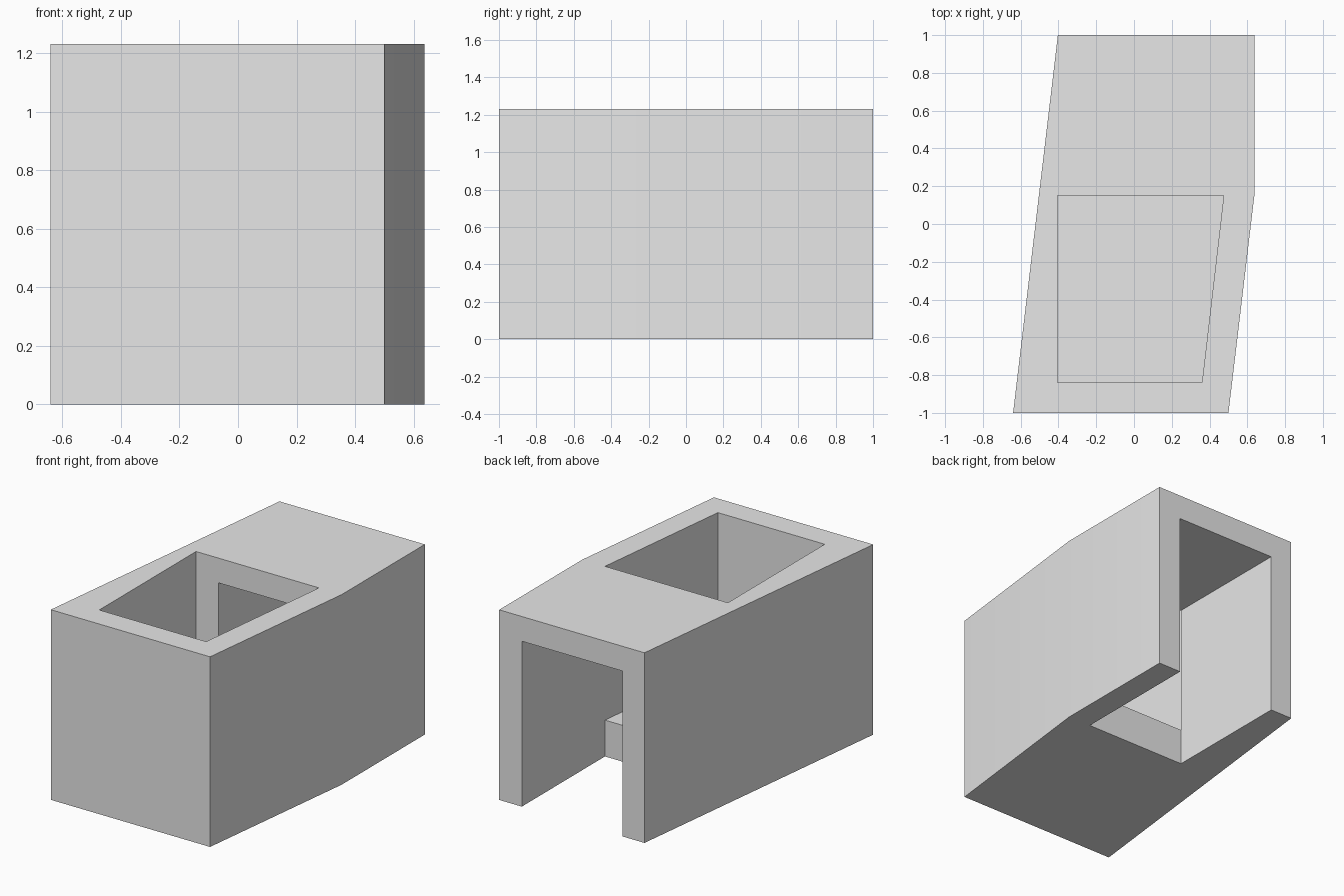
import bpy
import bmesh
import math

HEIGHT = 1.23
FLOOR = 0.235      # top of the raised floor under the shaft
CEILING = 1.07     # underside of the roof over the tunnel
STEP_Y = 0.15      # plane where the shaft meets the tunnel
INNER_X = 0.475    # shared inner face of the +x wall

default_cube = bpy.data.objects.get("Cube")
if default_cube:
    bpy.data.objects.remove(default_cube, do_unlink=True)

grey = bpy.data.materials.new("plain grey")
grey.use_nodes = True
grey.diffuse_color = (0.8, 0.8, 0.8, 1)
for node in grey.node_tree.nodes:
    if node.type == 'BSDF_PRINCIPLED':
        node.inputs["Base Color"].default_value = grey.diffuse_color


def prism(name, outline, bottom, top):
    """Extrude a plan outline between two heights."""
    bm = bmesh.new()
    base = bm.faces.new([bm.verts.new((x, y, bottom)) for x, y in outline])
    result = bmesh.ops.extrude_face_region(bm, geom=[base])
    for item in result["geom"]:
        if isinstance(item, bmesh.types.BMVert):
            item.co.z = top
    bmesh.ops.recalc_face_normals(bm, faces=bm.faces)
    mesh = bpy.data.meshes.new(name)
    bm.to_mesh(mesh)
    bm.free()
    mesh.materials.append(grey)
    obj = bpy.data.objects.new(name, mesh)
    bpy.context.collection.objects.link(obj)
    return obj


def cut(target, cutter):
    """Subtract the cutter, apply the result and remove the cutter."""
    cutter.hide_render = True
    mod = target.modifiers.new("cut", 'BOOLEAN')
    mod.operation = 'DIFFERENCE'
    mod.solver = 'EXACT'
    mod.object = cutter
    bpy.ops.object.select_all(action='DESELECT')
    target.select_set(True)
    bpy.context.view_layer.objects.active = target
    bpy.ops.object.modifier_apply(modifier=mod.name)
    bpy.data.objects.remove(cutter, do_unlink=True)


# Skewed outer block with one bent side
body = prism("hollow_block", [(-0.64, -1), (0.5, -1), (0.637, STEP_Y),
                              (0.637, 1), (-0.403, 1)], 0, HEIGHT)

# Shaft open at the top, with one slanted wall
cut(body, prism("shaft_cutter", [(-0.405, -0.84), (0.36, -0.84),
                                 (INNER_X, STEP_Y), (-0.405, STEP_Y)],
                FLOOR, HEIGHT + 0.2))

# Tunnel open at the back and underneath, leading into the shaft
cut(body, prism("tunnel_cutter", [(-0.245, STEP_Y), (INNER_X, STEP_Y),
                                  (INNER_X, 1.2), (-0.245, 1.2)],
                -0.2, CEILING))

# Soften only the slight bend in the side wall
bpy.ops.object.shade_smooth_by_angle(angle=math.radians(30))
